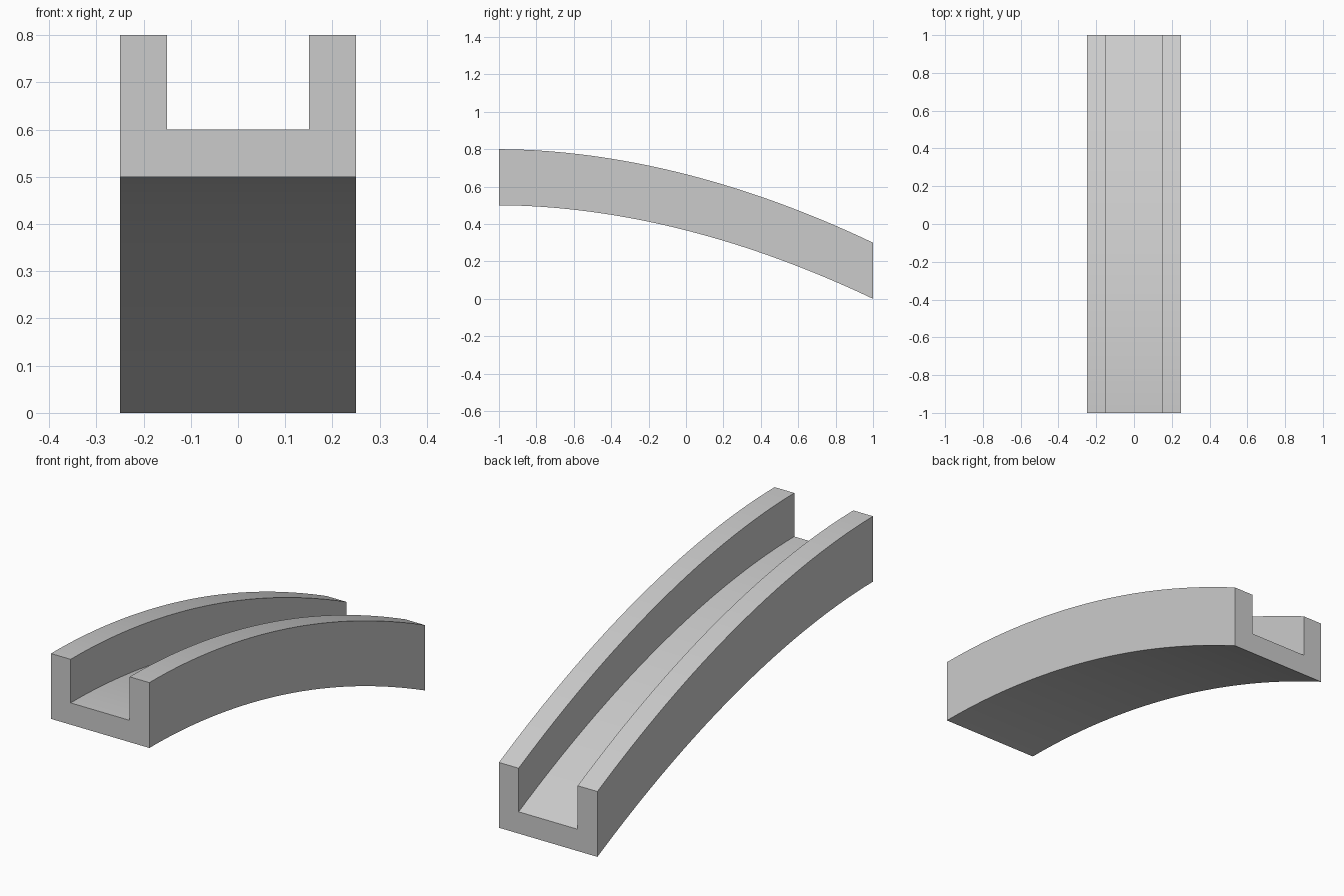
import bpy, bmesh

if "Cube" in bpy.data.objects:
    bpy.data.objects.remove(bpy.data.objects["Cube"])

SEGMENTS = 32
# U-shaped channel cross-section (x, height above the underside)
SECTION = [(-0.25, 0), (0.25, 0), (0.25, 0.3), (0.15, 0.3),
           (0.15, 0.1), (-0.15, 0.1), (-0.15, 0.3), (-0.25, 0.3)]


def underside(t):
    # level at the front, falling ever more steeply to the back
    return 0.5 * (1 - t ** 1.9)


bm = bmesh.new()

# Upright cross-sections along the descending path
rings = []
for i in range(SEGMENTS + 1):
    t = i / SEGMENTS
    rings.append([bm.verts.new((x, 2 * t - 1, underside(t) + h)) for x, h in SECTION])

# Skin between the sections, plus the two end caps
n = len(SECTION)
for a, b in zip(rings, rings[1:]):
    for k in range(n):
        bm.faces.new((a[k], a[(k + 1) % n], b[(k + 1) % n], b[k]))
bm.faces.new(rings[0])
bm.faces.new(rings[-1][::-1])
bmesh.ops.recalc_face_normals(bm, faces=bm.faces[:])

mesh = bpy.data.meshes.new("curved_channel")
bm.to_mesh(mesh)
bm.free()
channel = bpy.data.objects.new("curved_channel", mesh)
bpy.context.collection.objects.link(channel)

# Smooth along the curve, crisp at the corners
bpy.context.view_layer.objects.active = channel
channel.select_set(True)
bpy.ops.object.shade_smooth_by_angle()
